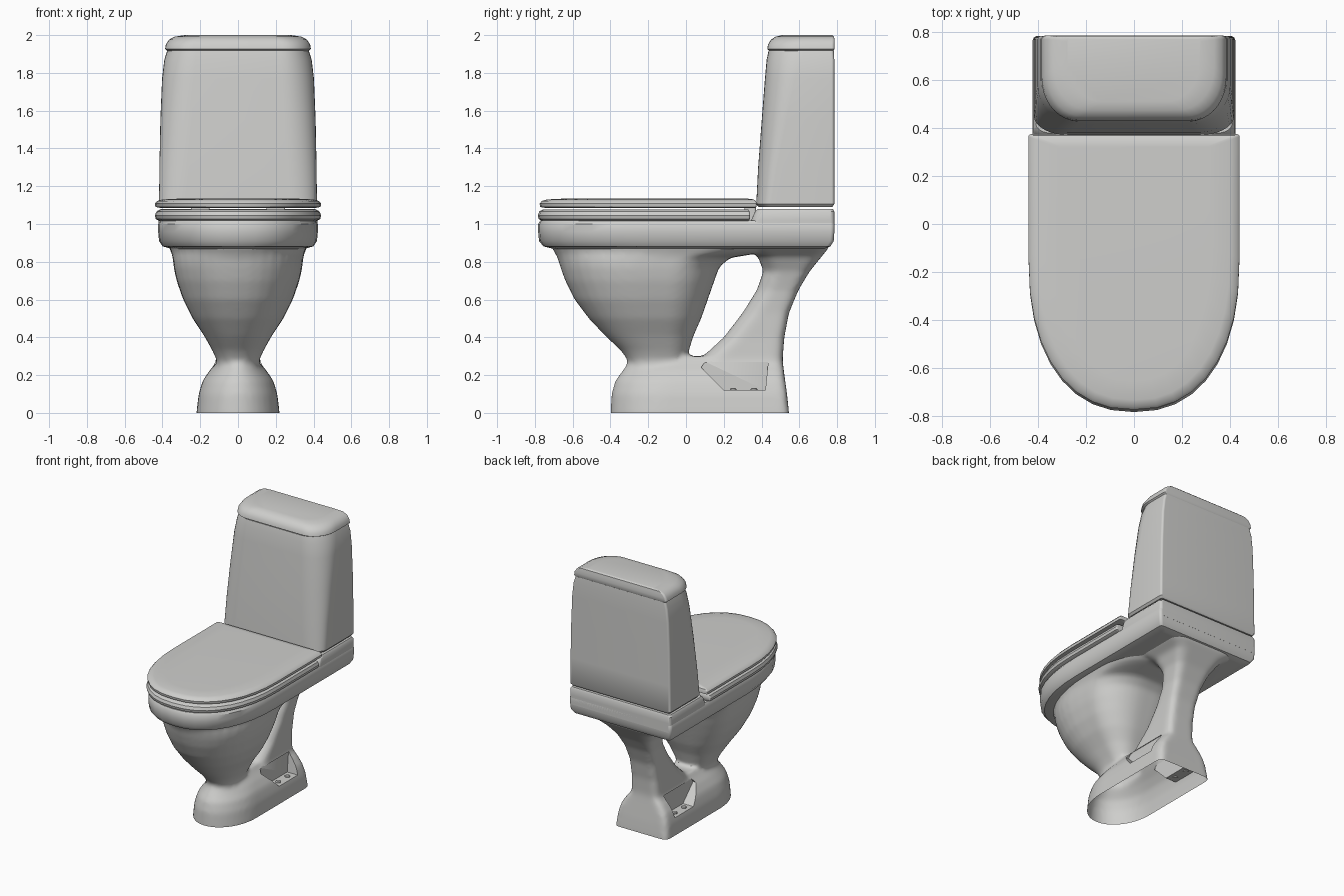
import bpy, bmesh
from math import sin, cos, pi, radians
from mathutils import Vector

if "Cube" in bpy.data.objects:
    bpy.data.objects.remove(bpy.data.objects["Cube"])

ceramic = bpy.data.materials.new("grey_ceramic")
ceramic.use_nodes = True
COLOUR = (0.62, 0.62, 0.605, 1)
ceramic.diffuse_color = COLOUR
ceramic.node_tree.nodes["Principled BSDF"].inputs["Base Color"].default_value = COLOUR
parts = []


def ring(w, front, back, z, fr, br, n=2.0, steps=9):
    """Horizontal outline: rounded front corners (fr) and back corners (br)."""
    half = []
    for i in range(steps + 1):                       # front centre to side
        a = pi / 2 * i / steps
        half.append((w - fr[0] + fr[0] * sin(a) ** (2 / n),
                     front + fr[1] - fr[1] * max(cos(a), 0) ** (2 / n)))
    for i in range(steps + 1):                       # side to back
        a = pi / 2 * i / steps
        half.append((w - br[0] + br[0] * cos(a), back - br[1] + br[1] * sin(a)))
    loop = half + [(-x, y) for x, y in reversed(half)]
    return [Vector((x, y, z)) for x, y in loop]


def loft(bm, rings, closed=False):
    """Skin a stack of outlines; closed joins the last one to the first."""
    loops = [[bm.verts.new(p) for p in r] for r in rings]
    pairs = list(zip(loops, loops[1:]))
    if closed:
        pairs.append((loops[-1], loops[0]))
    else:
        bm.faces.new(loops[0][::-1])
        bm.faces.new(loops[-1])
    for a, b in pairs:
        for i in range(len(a)):
            j = (i + 1) % len(a)
            bm.faces.new((a[i], a[j], b[j], b[i]))


def finish(name, bm):
    bmesh.ops.remove_doubles(bm, verts=bm.verts, dist=0.0002)
    bmesh.ops.recalc_face_normals(bm, faces=bm.faces)
    mesh = bpy.data.meshes.new(name)
    bm.to_mesh(mesh)
    bm.free()
    mesh.materials.append(ceramic)
    ob = bpy.data.objects.new(name, mesh)
    bpy.context.collection.objects.link(ob)
    parts.append(ob)
    return ob


def lofted(name, rings, closed=False):
    bm = bmesh.new()
    loft(bm, rings, closed)
    return finish(name, bm)


# Pedestal: foot, bowl and rear column fused into one smooth casting
bm = bmesh.new()
foot = [(.22, -.40, .545, -.06), (.22, -.40, .545, 0), (.208, -.395, .535, .1),
        (.187, -.375, .525, .17), (.15, -.335, .518, .225), (.11, -.305, .512, .27),
        (.09, -.28, .5, .3)]
loft(bm, [ring(w, f, b, z, (w, .3), (.04, .04)) for w, f, b, z in foot])
bowl = [(.11, -.30, .0, .2), (.112, -.31, .0, .28), (.135, -.345, .015, .33),
        (.18, -.43, .04, .41), (.24, -.515, .08, .5), (.29, -.59, .115, .6),
        (.325, -.64, .15, .7), (.34, -.665, .175, .77), (.345, -.68, .23, .82),
        (.352, -.695, .42, .85), (.37, -.72, .5, .885), (.37, -.72, .5, .93)]
loft(bm, [ring(w, f, b, z, (w, (b - f) * .55), (w * .85, (b - f) * .3), 2.15)
          for w, f, b, z in bowl])
column = [(.15, .05, .53, .05), (.135, .03, .515, .2), (.115, .08, .512, .29),
          (.11, .2, .52, .4), (.11, .3, .545, .53), (.12, .375, .595, .65),
          (.145, .41, .655, .75), (.19, .38, .72, .83), (.27, .3, .76, .88),
          (.27, .3, .76, .93)]
loft(bm, [ring(w, f, b, z, (w * .9, .1), (w * .4, .05)) for w, f, b, z in column])
pedestal = finish("pedestal", bm)
remesh = pedestal.modifiers.new("fuse", "REMESH")
remesh.mode = "VOXEL"
remesh.voxel_size = .015
smooth = pedestal.modifiers.new("soften", "SMOOTH")
smooth.factor = .5
smooth.iterations = 8

# Cutter for the bolt shelves on both sides of the foot
bm = bmesh.new()
profile = [(.08, .24), (.2, .12), (.42, .12), (.435, .27), (.1, .27)]
for side in (-1, 1):
    loft(bm, [[Vector((side * x, y, z)) for y, z in profile] for x in (.115, .4)])
cutter = finish("shelf_cutter", bm)
parts.remove(cutter)
cutter.hide_render = True
cutter.hide_set(True)
cut = pedestal.modifiers.new("shelves", "BOOLEAN")
cut.operation = "DIFFERENCE"
cut.solver = "EXACT"
cut.object = cutter

# Apply the modifiers and trim the foot open at the floor
graph = bpy.context.evaluated_depsgraph_get()
baked = bpy.data.meshes.new_from_object(pedestal.evaluated_get(graph))
pedestal.modifiers.clear()
bm = bmesh.new()
bm.from_mesh(baked)
bmesh.ops.bisect_plane(bm, geom=bm.verts[:] + bm.edges[:] + bm.faces[:],
                       plane_co=(0, 0, 0), plane_no=(0, 0, 1), clear_inner=True)
bm.to_mesh(baked)
bm.free()
pedestal.data = baked
if not baked.materials:
    baked.materials.append(ceramic)
bpy.data.objects.remove(cutter)

# Floor bolts
for name, side in (("right", -1), ("left", 1)):
    for i, y in enumerate((.25, .36)):
        lofted(f"{name}_floor_bolt_{i + 1}",
               [[Vector((side * .158 + r * cos(pi * k / 6), y + r * sin(pi * k / 6), z))
                 for k in range(12)] for r, z in ((.018, .115), (.018, .126), (.012, .131))])

# Rim slab
rim = [(.35, -.70, .73, .868), (.40, -.755, .765, .882), (.418, -.778, .782, .91),
       (.423, -.783, .785, .96), (.423, -.783, .785, 1.0), (.412, -.772, .78, 1.018)]
lofted("bowl_rim", [ring(w, f, b, z, (w, .63), (.02, .02), 2.3) for w, f, b, z in rim])

# Raised shelf carrying the tank
shelf = [(.42, .34, .785, .95), (.42, .345, .785, 1.02), (.42, .365, .785, 1.065),
         (.41, .38, .778, 1.08)]
lofted("tank_shelf", [ring(w, f, b, z, (.06, .04), (.02, .02)) for w, f, b, z in shelf])


# Seat ring and lid
def seat_ring(inset, z, front=-.785, back=.34):
    w = .44 - inset
    return ring(w, front + inset, back - inset * .4, z, (w, .63 - inset * .5), (.01, .01), 2.3)


lofted("seat", [seat_ring(i, z) for i, z in
                ((.025, 1.016), (.005, 1.026), (0, 1.045), (.008, 1.066), (.025, 1.076),
                 (.15, 1.076), (.17, 1.06), (.17, 1.016))], closed=True)
lofted("seat_lid", [seat_ring(i, z, -.775, .375) for i, z in
                    ((.025, 1.086), (.003, 1.09), (0, 1.108), (.012, 1.122),
                     (.04, 1.13), (.12, 1.134))])
for name, x in (("right_hinge", -.2), ("left_hinge", .2)):
    lofted(name, [ring(.05, .31, .37, z, (.01, .01), (.01, .01)) for z in (1.01, 1.09)])
    parts[-1].location.x = x

# Tank: broad front corners that grow rounder towards the top
tank = [(.405, .385, .775, 1.09, .13, .07), (.418, .372, .785, 1.105, .14, .08),
        (.416, .382, .785, 1.3, .155, .1), (.411, .401, .785, 1.55, .165, .13),
        (.402, .418, .785, 1.77, .17, .16), (.39, .427, .785, 1.87, .165, .18),
        (.375, .437, .782, 1.918, .155, .19)]
lofted("tank", [ring(w, f, b, z, (rx, ry), (.015, .015)) for w, f, b, z, rx, ry in tank])

# Tank lid with a softly domed edge
cover = [(.372, .445, .78, 1.915), (.386, .43, .786, 1.926), (.382, .434, .786, 1.95),
         (.365, .45, .786, 1.976), (.335, .475, .784, 1.992), (.28, .51, .775, 2.0)]
lofted("tank_lid", [ring(w, f, b, z, (.15, .18), (.015, .015)) for w, f, b, z in cover])

# Smooth shading with crisp edges
for ob in bpy.context.selected_objects:
    ob.select_set(False)
for ob in parts:
    ob.select_set(True)
bpy.context.view_layer.objects.active = pedestal
bpy.ops.object.shade_smooth_by_angle(angle=radians(35))
